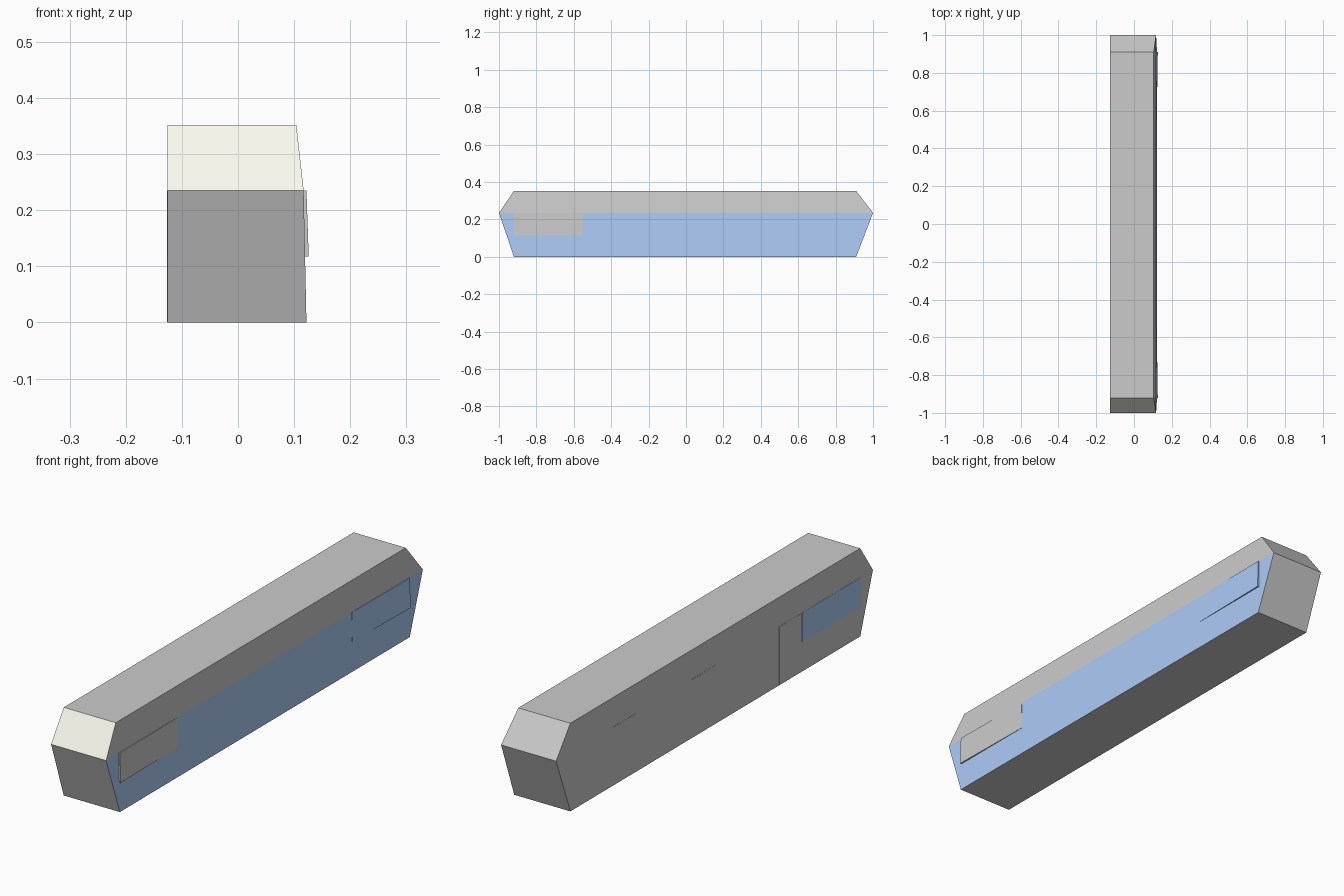
import bpy, bmesh

if "Cube" in bpy.data.objects:
    bpy.data.objects.remove(bpy.data.objects["Cube"])


def material(name, rgb):
    m = bpy.data.materials.new(name)
    m.diffuse_color = (*rgb, 1)
    m.use_nodes = True
    m.node_tree.nodes["Principled BSDF"].inputs["Base Color"].default_value = m.diffuse_color
    return m


GREY = material("grey_paint", (0.8, 0.8, 0.8))
BLUE = material("blue_paint", (0.42, 0.6, 0.93))
CREAM = material("cream_glass", (0.96, 0.96, 0.86))
DARK = material("dark_door", (0.53, 0.53, 0.53))

LEFT, MID_Z, TOP_Z = -0.126, 0.235, 0.352
SKIN = 0.0008  # slight stand-off for thin panels


def prism(name, ring_a, ring_b, mats, side_mats=None):
    """Join two matching rings into a closed flat-faced solid."""
    bm = bmesh.new()
    a = [bm.verts.new(p) for p in ring_a]
    b = [bm.verts.new(p) for p in ring_b]
    n = len(a)
    bm.faces.new(a)
    bm.faces.new(b[::-1])
    for i in range(n):
        j = (i + 1) % n
        f = bm.faces.new((a[j], a[i], b[i], b[j]))
        if side_mats:
            f.material_index = side_mats[i]
    bmesh.ops.recalc_face_normals(bm, faces=bm.faces)
    me = bpy.data.meshes.new(name)
    bm.to_mesh(me)
    bm.free()
    for m in mats:
        me.materials.append(m)
    ob = bpy.data.objects.new(name, me)
    bpy.context.collection.objects.link(ob)
    return ob


def split_side(ob):
    """Paint the lower right flank blue by cutting the right end cap at mid height."""
    bm = bmesh.new()
    bm.from_mesh(ob.data)
    cap = [f for f in bm.faces if all(v.co.x > 0 for v in f.verts)][0]
    mids = [v for v in cap.verts if abs(v.co.z - MID_Z) < 1e-4]
    bmesh.ops.connect_verts(bm, verts=mids)
    for f in bm.faces:
        if all(v.co.x > 0 for v in f.verts) and f.calc_center_median().z < MID_Z:
            f.material_index = 1
    bmesh.ops.recalc_face_normals(bm, faces=bm.faces)
    bm.to_mesh(ob.data)
    bm.free()


# Carriage body: hexagonal side profile, flat left side, leaning right side
profile = [(-0.92, 0), (-1, MID_Z), (-0.92, TOP_Z),
           (0.91, TOP_Z), (1, MID_Z), (0.91, 0)]
flank_x = {0: 0.122, MID_Z: 0.117, TOP_Z: 0.104}
body = prism("carriage_body",
             [(LEFT, y, z) for y, z in profile],
             [(flank_x[z], y, z) for y, z in profile],
             [GREY, BLUE, CREAM], [0, 2, 0, 0, 0, 0])
split_side(body)

# Wedge panels on the right flank, proud at the ends and flush inward
LOW_Z = 0.118
for name, s, outer, mat in (("front_side_wedge", -1, 0.92, GREY),
                            ("rear_side_wedge", 1, 0.91, BLUE)):
    y0, y1 = s * outer, s * 0.55
    prism(name,
          [(0.116, y0, MID_Z), (0.122, y0, MID_Z), (0.126, y0, LOW_Z), (0.118, y0, LOW_Z)],
          [(0.116, y1, MID_Z), (0.117 + SKIN, y1, MID_Z),
           (0.1195 + SKIN, y1, LOW_Z), (0.118, y1, LOW_Z)], [mat])


def left_panel(name, y0, y1, z0, z1, mat):
    ring = [(y0, z0), (y1, z0), (y1, z1), (y0, z1)]
    prism(name, [(LEFT - SKIN, y, z) for y, z in ring],
          [(LEFT + 0.002, y, z) for y, z in ring], [mat])


# Doors and blue panel on the left side
for i, y in enumerate((0.57, 0.07, -0.48)):
    left_panel(f"door_{i + 1}", y - 0.072, y + 0.072, 0.001, 0.234, DARK)
left_panel("left_blue_panel", -0.92, -0.553, LOW_Z, MID_Z, BLUE)
